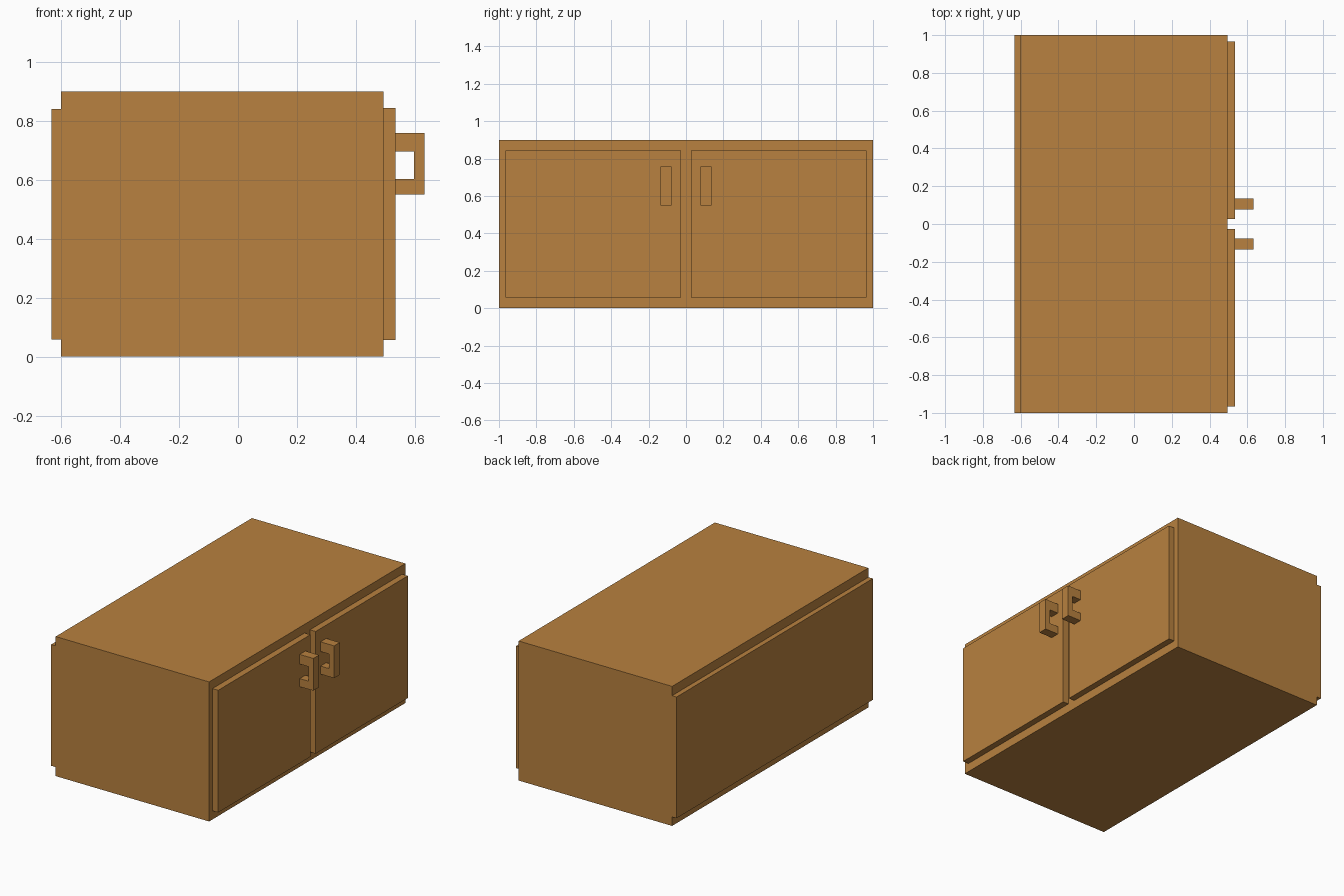
import bpy, bmesh

if "Cube" in bpy.data.objects:
    bpy.data.objects.remove(bpy.data.objects["Cube"])

wood = bpy.data.materials.new("wood")
wood.diffuse_color = (0.48, 0.22, 0.05, 1)
wood.use_nodes = True
wood.node_tree.nodes["Principled BSDF"].inputs["Base Color"].default_value = wood.diffuse_color


def finish(name, bm):
    bmesh.ops.recalc_face_normals(bm, faces=bm.faces)
    mesh = bpy.data.meshes.new(name)
    bm.to_mesh(mesh)
    bm.free()
    mesh.materials.append(wood)
    obj = bpy.data.objects.new(name, mesh)
    bpy.context.collection.objects.link(obj)
    return obj


def box(name, x, y, z):
    bm = bmesh.new()
    bmesh.ops.create_cube(bm, size=1)
    for v in bm.verts:
        v.co = [r[0] if c < 0 else r[1] for c, r in zip(v.co, (x, y, z))]
    return finish(name, bm)


def extrude_y(name, profile, y0, y1):
    bm = bmesh.new()
    face = bm.faces.new([bm.verts.new((x, y0, z)) for x, z in profile])
    ext = bmesh.ops.extrude_face_region(bm, geom=[face])
    verts = [g for g in ext["geom"] if isinstance(g, bmesh.types.BMVert)]
    bmesh.ops.translate(bm, verts=verts, vec=(0, y1 - y0, 0))
    return finish(name, bm)


# Cabinet carcass and back panel
box("cabinet_body", (-0.601, 0.494), (-1, 1), (0, 0.9))
box("back_panel", (-0.633, -0.601), (-1, 1), (0.058, 0.84))

# Bracket shape of a pull handle, seen from the side
bracket = [(0.535, 0.55), (0.632, 0.55), (0.632, 0.758), (0.535, 0.758),
           (0.535, 0.696), (0.597, 0.696), (0.597, 0.602), (0.535, 0.602)]

# Pair of doors, each with a handle near the middle
for side, s in (("left", -1), ("right", 1)):
    box(side + "_door", (0.494, 0.535), sorted((s * 0.027, s * 0.966)), (0.056, 0.844))
    extrude_y(side + "_handle", bracket, s * 0.077, s * 0.135)
